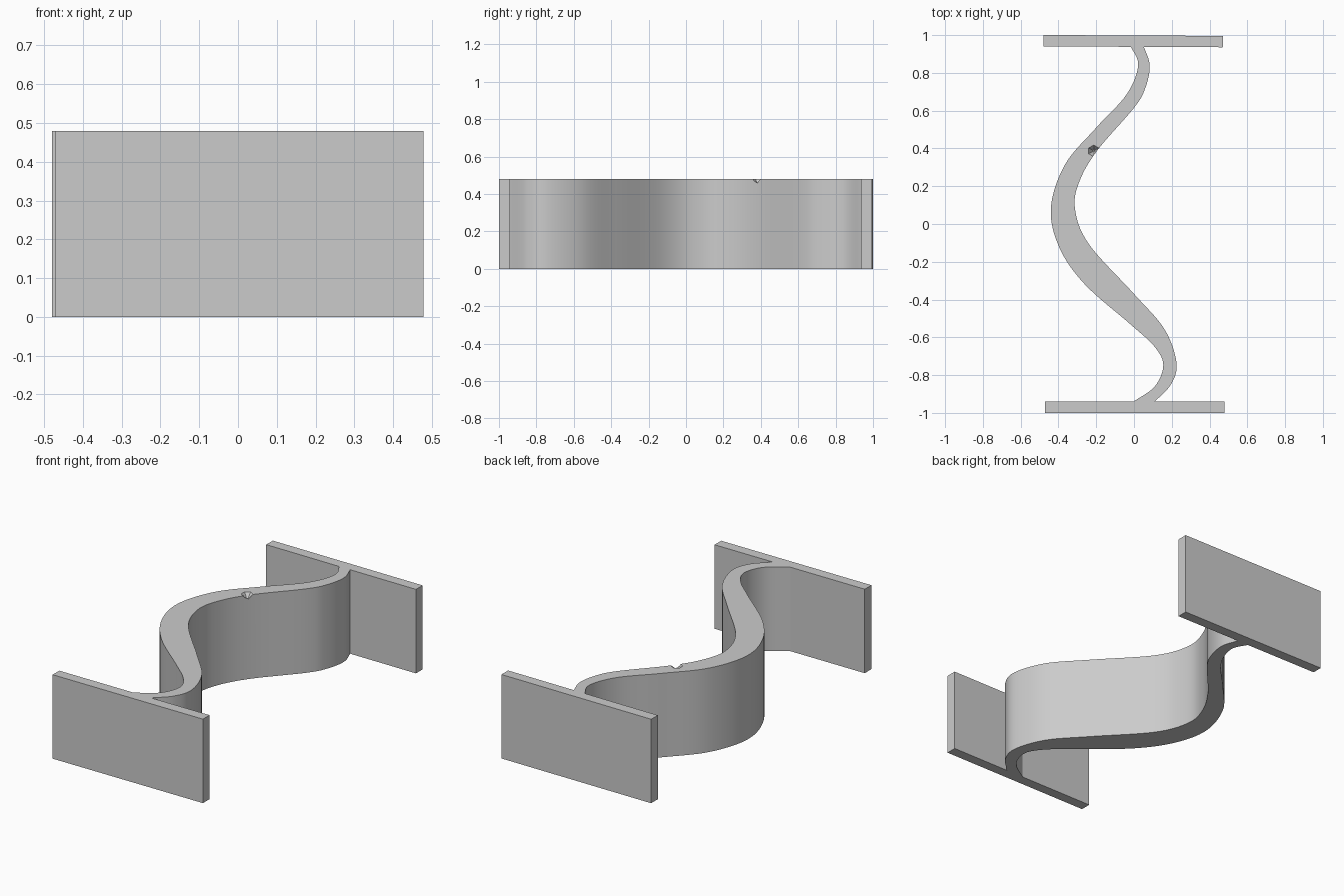
import bpy, bmesh
from mathutils import Vector, Matrix

cube = bpy.data.objects.get("Cube")
if cube:
    bpy.data.objects.remove(cube, do_unlink=True)

HEIGHT = 0.48

grey = bpy.data.materials.new("light grey")
grey.use_nodes = True
grey.diffuse_color = (0.6, 0.6, 0.6, 1)
grey.node_tree.nodes["Principled BSDF"].inputs["Base Color"].default_value = (0.6, 0.6, 0.6, 1)


def add_object(name, bm):
    bmesh.ops.recalc_face_normals(bm, faces=bm.faces)
    mesh = bpy.data.meshes.new(name)
    bm.to_mesh(mesh)
    bm.free()
    mesh.materials.append(grey)
    obj = bpy.data.objects.new(name, mesh)
    bpy.context.collection.objects.link(obj)
    return obj


def smooth_path(points, steps=8):
    """Catmull-Rom curve through the points."""
    p = [Vector(q) for q in points]
    p = [2 * p[0] - p[1]] + p + [2 * p[-1] - p[-2]]
    out = []
    for a, b, c, d in zip(p, p[1:], p[2:], p[3:]):
        for i in range(steps):
            t = i / steps
            out.append(0.5 * (2 * b + (c - a) * t + (2 * a - 5 * b + 4 * c - d) * t**2
                              + (3 * b - a - 3 * c + d) * t**3))
    return out + [p[-2]]


def plate(name, x, y, turn=0.0):
    bm = bmesh.new()
    bmesh.ops.create_cube(bm, size=1, matrix=Matrix.Translation((x, y, HEIGHT / 2))
                          @ Matrix.Rotation(turn, 4, 'Z')
                          @ Matrix.Diagonal((0.95, 0.06, HEIGHT, 1)))
    return add_object(name, bm)


# End plates, the back one very slightly turned
plate("front_plate", 0.003, -0.97)
plate("back_plate", -0.005, 0.968, -0.005)

# Winding web between the plates: two edge curves closed into one outline
right_edge = [(-0.02, 0.945), (0.022, 0.84), (-0.04, 0.685), (-0.2, 0.51), (-0.365, 0.315),
              (-0.44, 0.085), (-0.395, -0.125), (-0.26, -0.32), (-0.02, -0.53),
              (0.105, -0.645), (0.155, -0.745), (0.11, -0.86), (-0.01, -0.945)]
left_edge = [(0.05, 0.945), (0.083, 0.84), (0.06, 0.72), (0, 0.615), (-0.19, 0.395),
             (-0.285, 0.235), (-0.313, 0.085), (-0.24, -0.105), (0, -0.37),
             (0.16, -0.555), (0.225, -0.735), (0.195, -0.85), (0.105, -0.945)]
outline = smooth_path(right_edge) + smooth_path(left_edge)[::-1]
bm = bmesh.new()
face = bm.faces.new([bm.verts.new((v.x, v.y, 0)) for v in outline])
solid = bmesh.ops.extrude_face_region(bm, geom=[face])
bmesh.ops.translate(bm, vec=(0, 0, HEIGHT),
                    verts=[g for g in solid["geom"] if isinstance(g, bmesh.types.BMVert)])
web = add_object("curved_web", bm)

# Small chip in the top edge of the web
bm = bmesh.new()
bmesh.ops.create_cone(bm, segments=6, radius1=0.004, radius2=0.045, depth=0.05, cap_ends=True,
                      matrix=Matrix.Translation((-0.213, 0.387, HEIGHT - 0.008)))
cutter = add_object("chip_cutter", bm)
cutter.hide_render = True
cutter.hide_set(True)
cut = web.modifiers.new("chip", 'BOOLEAN')
cut.operation = 'DIFFERENCE'
cut.solver = 'EXACT'
cut.object = cutter

# Smooth the curved walls, keep the rims sharp
bpy.ops.object.select_all(action='DESELECT')
web.select_set(True)
bpy.context.view_layer.objects.active = web
bpy.ops.object.shade_smooth_by_angle(angle=0.5)
